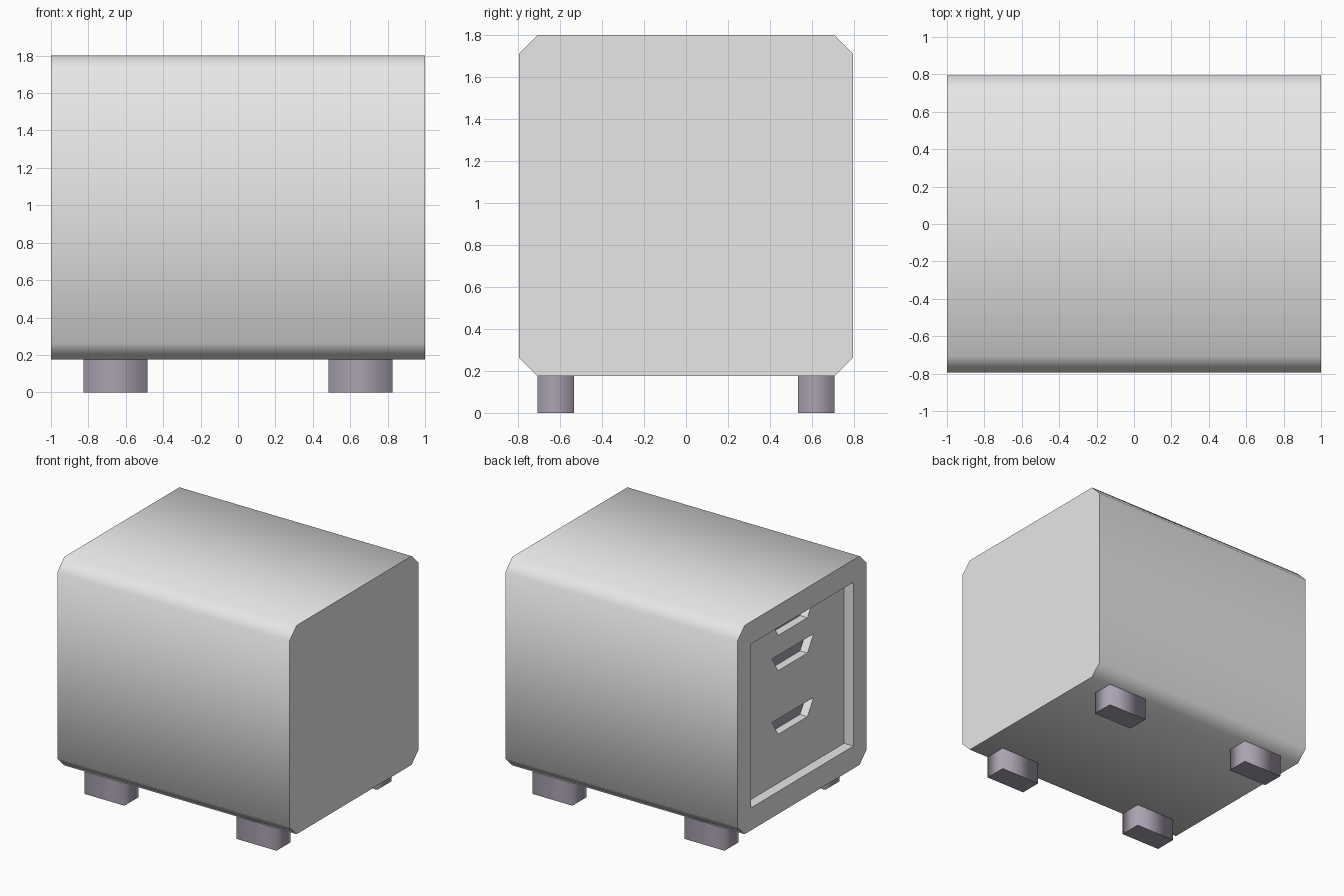
import bpy
import bmesh

# Remove the default cube
cube = bpy.data.objects.get("Cube")
if cube:
    bpy.data.objects.remove(cube, do_unlink=True)


def make_material(name, rgb):
    mat = bpy.data.materials.new(name)
    mat.use_nodes = True
    mat.diffuse_color = (*rgb, 1)
    mat.node_tree.nodes["Principled BSDF"].inputs["Base Color"].default_value = (*rgb, 1)
    return mat


GREY = make_material("light grey", (0.8, 0.8, 0.8))
PURPLE = make_material("purple grey", (0.40, 0.36, 0.44))


def prism(name, profile, axis, start, end, mat, smooth=False):
    """Extrude a closed profile along x (profile is y, z) or z (profile is x, y)."""
    place = (lambda p: (start, *p)) if axis == "x" else (lambda p: (*p, start))
    bm = bmesh.new()
    base = bm.faces.new([bm.verts.new(place(p)) for p in profile])
    out = bmesh.ops.extrude_face_region(bm, geom=[base])
    verts = [g for g in out["geom"] if isinstance(g, bmesh.types.BMVert)]
    step = end - start
    bmesh.ops.translate(bm, verts=verts, vec=(step, 0, 0) if axis == "x" else (0, 0, step))
    bmesh.ops.recalc_face_normals(bm, faces=bm.faces)
    # Sides blend smoothly into each other, end caps stay flat
    for f in bm.faces:
        f.smooth = smooth and abs(getattr(f.normal, axis)) < 0.5
    mesh = bpy.data.meshes.new(name)
    bm.to_mesh(mesh)
    bm.free()
    mesh.materials.append(mat)
    obj = bpy.data.objects.new(name, mesh)
    bpy.context.collection.objects.link(obj)
    return obj


def rect(a0, a1, b0, b1):
    return [(a0, b0), (a1, b0), (a1, b1), (a0, b1)]


def cut(target, cutter):
    cutter.hide_render = True
    mod = target.modifiers.new("cut", "BOOLEAN")
    mod.operation = "DIFFERENCE"
    mod.solver = "EXACT"
    mod.object = cutter
    bpy.context.view_layer.objects.active = target
    bpy.ops.object.modifier_apply(modifier=mod.name)
    bpy.data.objects.remove(cutter, do_unlink=True)


# Cabinet body: chamfered tube running along x
BOTTOM, TOP, HALF, C = 0.175, 1.8, 0.795, 0.088
outline = [(-HALF + C, BOTTOM), (HALF - C, BOTTOM), (HALF, BOTTOM + C), (HALF, TOP - C),
           (HALF - C, TOP), (-HALF + C, TOP), (-HALF, TOP - C), (-HALF, BOTTOM + C)]
body = prism("cabinet_body", outline, "x", -1, 1, GREY, smooth=True)

# Recessed drawer panel on one end
cut(body, prism("recess_cutter", rect(-0.63, 0.63, 0.35, 1.625), "x", -1.1, -0.92, GREY))

# Tapered finger slots, each with a dark back plate
for i, z in enumerate((0.73, 1.225, 1.5)):
    slot = [(-0.18, z), (0.18, z), (0.255, z + 0.12), (-0.255, z + 0.12)]
    cut(body, prism("slot_cutter", slot, "x", -0.96, -0.85, GREY))
    prism(f"slot_back_{i + 1}", slot, "x", -0.856, -0.849, PURPLE)

# Four block feet
for x, side in ((-0.655, "right"), (0.655, "left")):
    for y, end in ((-0.62, "front"), (0.62, "back")):
        prism(f"{end}_{side}_foot", rect(x - 0.172, x + 0.172, y - 0.087, y + 0.087),
              "z", 0, BOTTOM + 0.005, PURPLE, smooth=True)
